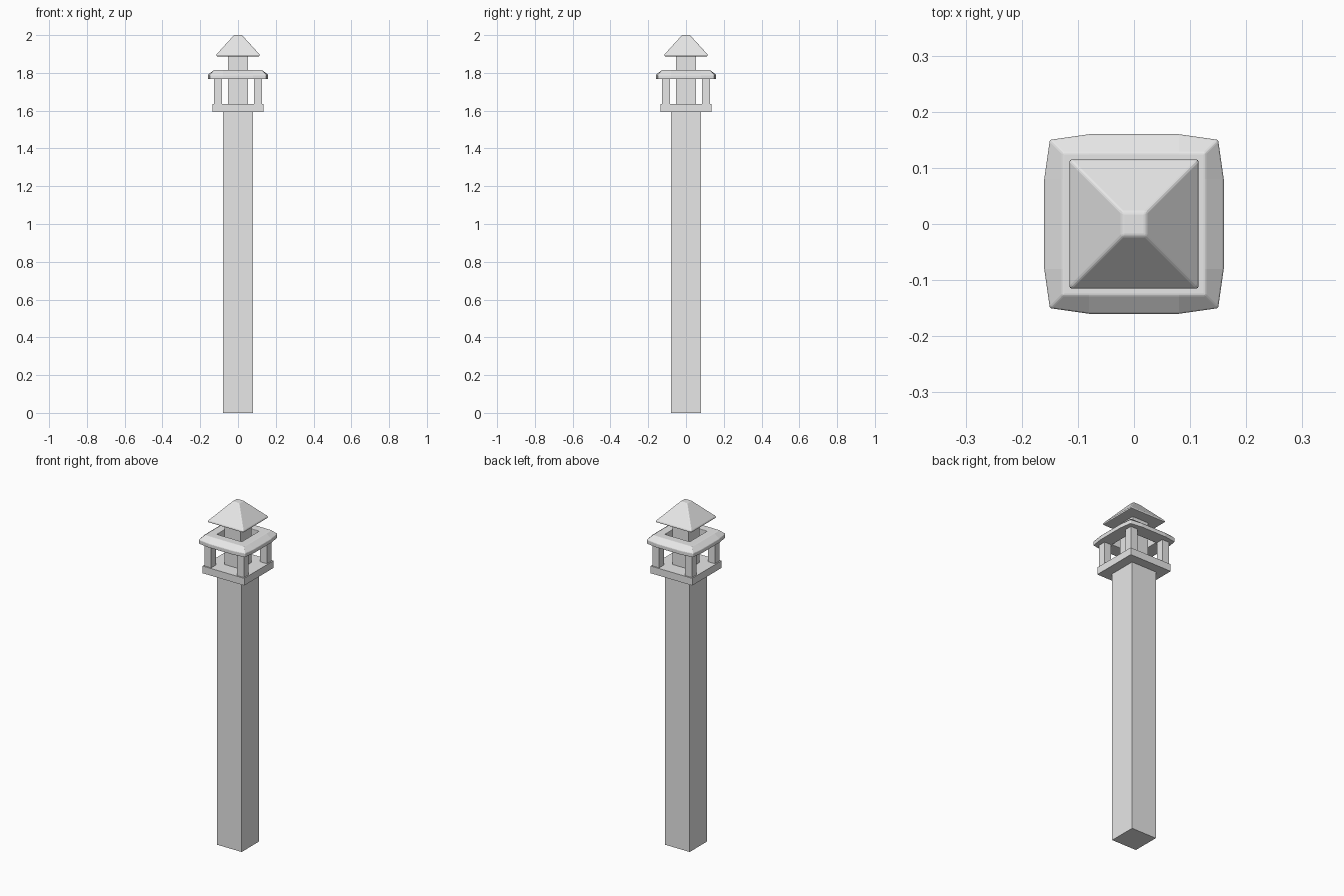
import bpy
import bmesh

cube = bpy.data.objects.get("Cube")
if cube:
    bpy.data.objects.remove(cube, do_unlink=True)

stone = bpy.data.materials.new("pale_grey_stone")
stone.use_nodes = True
GREY = (0.8, 0.8, 0.8, 1)
stone.diffuse_color = GREY
stone.node_tree.nodes["Principled BSDF"].inputs["Base Color"].default_value = GREY


def finish(name, bm, bevel=0):
    bmesh.ops.remove_doubles(bm, verts=bm.verts, dist=0.0001)
    bmesh.ops.recalc_face_normals(bm, faces=bm.faces)
    mesh = bpy.data.meshes.new(name)
    bm.to_mesh(mesh)
    bm.free()
    mesh.materials.append(stone)
    obj = bpy.data.objects.new(name, mesh)
    bpy.context.collection.objects.link(obj)
    if bevel:
        mod = obj.modifiers.new("soft_edges", "BEVEL")
        mod.width = bevel
        mod.segments = 2
        mod.limit_method = "ANGLE"
    return obj


def bridge(bm, a, b):
    for i in range(len(a)):
        j = (i + 1) % len(a)
        bm.faces.new((a[i], a[j], b[j], b[i]))


def square_stack(name, levels, x=0, y=0, bevel=0):
    """Solid with a square cross-section; levels are (half width, height)."""
    bm = bmesh.new()
    loops = [[bm.verts.new((x + sx * h, y + sy * h, z))
              for sx, sy in ((-1, -1), (1, -1), (1, 1), (-1, 1))]
             for h, z in levels]
    for a, b in zip(loops, loops[1:]):
        bridge(bm, a, b)
    bm.faces.new(loops[0])
    bm.faces.new(loops[-1])
    return finish(name, bm, bevel)


def ring_roof(name, levels, split, bevel):
    """Square ring; levels are (corner reach, side reach, height)."""
    bm = bmesh.new()
    loops = []
    for corner, side, z in levels:
        loop = []
        for c, s in ((1, 0), (0, 1), (-1, 0), (0, -1)):
            for u, v in ((side, -split), (side, split), (corner, corner)):
                loop.append(bm.verts.new((c * u - s * v, s * u + c * v, z)))
        loops.append(loop)
    for a, b in zip(loops, loops[1:] + loops[:1]):
        bridge(bm, a, b)
    return finish(name, bm, bevel)


# Shaft, platform and inner core
square_stack("shaft", [(0.08, 0), (0.08, 1.595)])
square_stack("platform", [(0.135, 1.593), (0.135, 1.635)])
square_stack("core", [(0.052, 1.634), (0.052, 1.895)])

# Four corner posts
for sx, x_name in ((1, "left"), (-1, "right")):
    for sy, y_name in ((-1, "front"), (1, "back")):
        square_stack(f"{y_name}_{x_name}_post", [(0.022, 1.634), (0.022, 1.775)],
                     sx * 0.106, sy * 0.106)

# Open lower roof with bowed sides
ring_roof("lower_roof", [
    (0.15, 0.16, 1.767), (0.15, 0.16, 1.79), (0.127, 0.127, 1.815),
    (0.08, 0.08, 1.815), (0.08, 0.08, 1.767)], 0.08, 0.003)

# Pyramid cap with a flat tip
square_stack("cap_roof", [(0.115, 1.888), (0.115, 1.897), (0.021, 2.0)], bevel=0.004)
